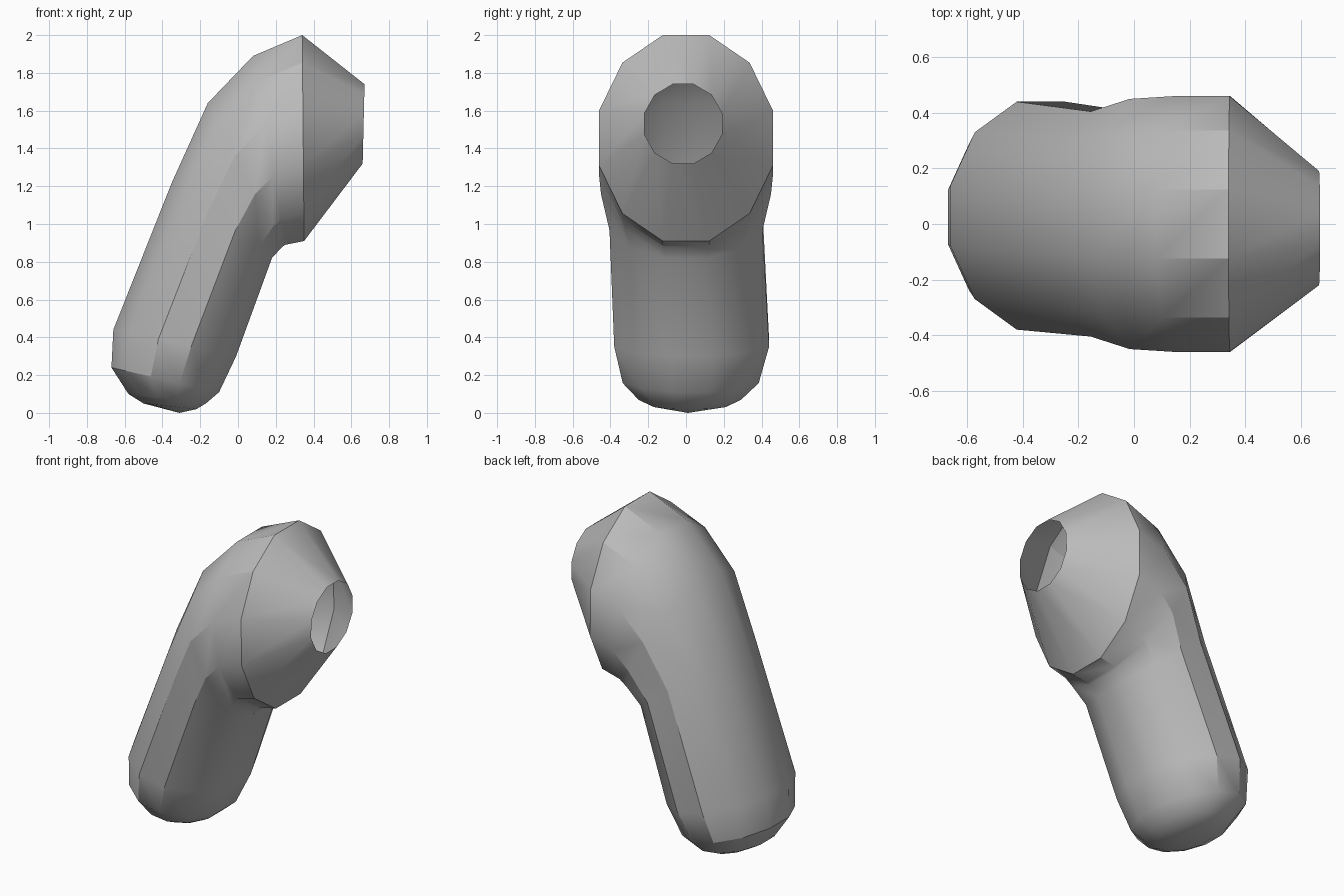
import bpy, bmesh, math

cube = bpy.data.objects.get("Cube")
if cube:
    bpy.data.objects.remove(cube, do_unlink=True)

grey = bpy.data.materials.new("plain grey")
grey.use_nodes = True
colour = (0.5, 0.5, 0.5, 1)
grey.diffuse_color = colour
grey.node_tree.nodes["Principled BSDF"].inputs["Base Color"].default_value = colour

SIDES = 12
# Each ring: back edge x, z; front edge x, z; half width; sideways offset
RINGS = [
    (-0.50, 0.05, -0.22, 0.02, 0.19, 0.02),   # rounded foot
    (-0.58, 0.10, -0.17, 0.05, 0.27, 0.02),
    (-0.67, 0.24, -0.10, 0.11, 0.36, 0.025),
    (-0.66, 0.44, -0.01, 0.30, 0.41, 0.03),   # straight tube
    (-0.35, 1.22, 0.18, 0.82, 0.405, 0.0),
    (-0.16, 1.64, 0.235, 0.88, 0.45, 0.0),    # elbow
    (0.08, 1.89, 0.25, 0.89, 0.46, 0.0),
    (0.34, 2.00, 0.35, 0.91, 0.46, 0.0),      # widest rim
    (0.67, 1.74, 0.66, 1.32, 0.205, -0.015),  # open mouth
]


def add_ring(bm, bx, bz, fx, fz, half, off):
    """Oval ring whose flats touch the two edges and the full width."""
    fit = 1 / math.cos(math.pi / SIDES)
    verts = []
    for i in range(SIDES):
        a = (i + 0.5) * math.tau / SIDES
        c, s = math.cos(a) * fit, math.sin(a) * fit
        verts.append(bm.verts.new(((bx + fx) / 2 + c * (bx - fx) / 2,
                                   off + s * half,
                                   (bz + fz) / 2 + c * (bz - fz) / 2)))
    return verts


# Bent tube: loft the rings and close the foot, leaving the mouth open
bm = bmesh.new()
rings = [add_ring(bm, *r) for r in RINGS]
for low, high in zip(rings, rings[1:]):
    for i in range(SIDES):
        j = (i + 1) % SIDES
        bm.faces.new((low[i], low[j], high[j], high[i]))
tip = bm.verts.new((-0.31, 0.01, 0.0))
for i in range(SIDES):
    bm.faces.new((rings[0][(i + 1) % SIDES], rings[0][i], tip))
bmesh.ops.recalc_face_normals(bm, faces=bm.faces[:])
# The foot faces down, so use it to make the shell point outward
if tip.link_faces[0].normal.z > 0:
    bmesh.ops.reverse_faces(bm, faces=bm.faces[:])

mesh = bpy.data.meshes.new("bent_tube")
bm.to_mesh(mesh)
bm.free()
mesh.materials.append(grey)
tube = bpy.data.objects.new("bent_tube", mesh)
bpy.context.collection.objects.link(tube)

for o in bpy.context.selected_objects:
    o.select_set(False)
tube.select_set(True)
bpy.context.view_layer.objects.active = tube
bpy.ops.object.shade_smooth_by_angle(angle=math.radians(30))
